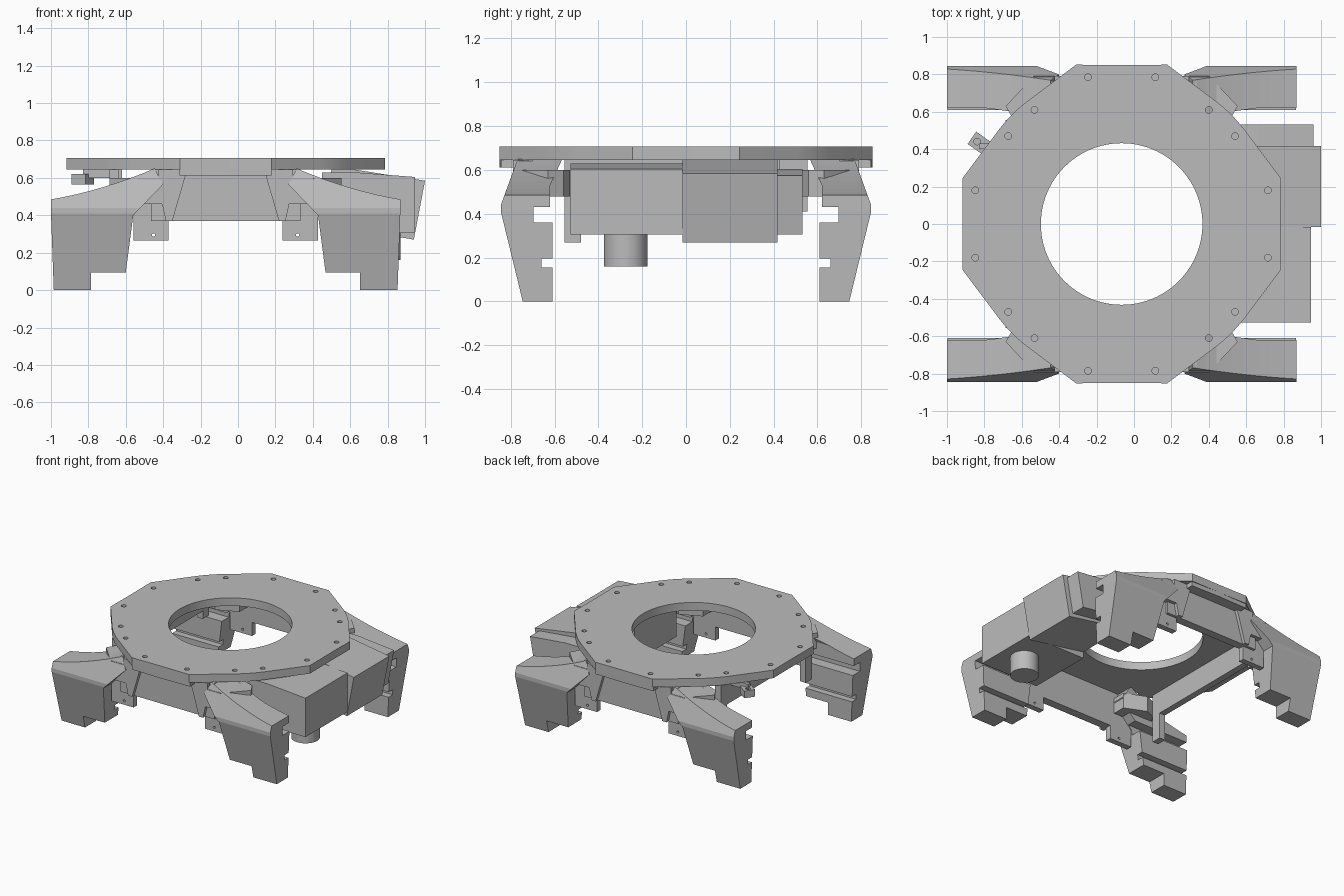
import bpy, bmesh, math
from mathutils import Matrix

cube = bpy.data.objects.get("Cube")
if cube:
    bpy.data.objects.remove(cube, do_unlink=True)

CX = -0.066  # centre of the ring and legs

grey = bpy.data.materials.new("cast_grey")
grey.use_nodes = True
GREY = (0.5, 0.5, 0.5, 1)
grey.diffuse_color = GREY
grey.node_tree.nodes["Principled BSDF"].inputs["Base Color"].default_value = GREY


def finish(name, bm):
    bmesh.ops.recalc_face_normals(bm, faces=bm.faces)
    mesh = bpy.data.meshes.new(name)
    bm.to_mesh(mesh)
    bm.free()
    mesh.materials.append(grey)
    ob = bpy.data.objects.new(name, mesh)
    bpy.context.collection.objects.link(ob)
    return ob


def prism(name, pts, lo, hi, axis):
    """Extrude a profile along an axis: y takes (x, z), x takes (y, z), z takes (x, y)."""
    place = {"x": lambda p, t: (t, p[0], p[1]),
             "y": lambda p, t: (p[0], t, p[1]),
             "z": lambda p, t: (p[0], p[1], t)}[axis]
    bm = bmesh.new()
    a = [bm.verts.new(place(p, lo)) for p in pts]
    b = [bm.verts.new(place(p, hi)) for p in pts]
    bm.faces.new(a)
    bm.faces.new(b[::-1])
    n = len(pts)
    for i in range(n):
        j = (i + 1) % n
        bm.faces.new((a[i], a[j], b[j], b[i]))
    return finish(name, bm)


def box(name, x, y, z):
    return prism(name, [(x[0], z[0]), (x[1], z[0]), (x[1], z[1]), (x[0], z[1])], y[0], y[1], "y")


def cylinders(name, spots, radius, lo, hi, sides=16):
    bm = bmesh.new()
    for x, y in spots:
        bmesh.ops.create_cone(bm, cap_ends=True, segments=sides, radius1=radius, radius2=radius,
                              depth=hi - lo, matrix=Matrix.Translation((x, y, (lo + hi) / 2)))
    return finish(name, bm)


def boolean(ob, tool, operation):
    """Apply a boolean, then discard the cutter."""
    tool.hide_render = True
    mod = ob.modifiers.new("cut", "BOOLEAN")
    mod.operation = operation
    mod.solver = "EXACT"
    mod.object = tool
    bpy.context.view_layer.update()
    graph = bpy.context.evaluated_depsgraph_get()
    mesh = bpy.data.meshes.new_from_object(ob.evaluated_get(graph))
    ob.modifiers.clear()
    ob.data = mesh
    bpy.data.objects.remove(tool, do_unlink=True)


def copies(ob, signs):
    """Move a part built around the origin onto the centre, with mirrored copies."""
    base = ob.data
    name = ob.name
    for k, (sx, sy) in enumerate(signs):
        mesh = base.copy()
        mesh.transform(Matrix.Translation((CX, 0, 0)) @ Matrix.Diagonal((sx, sy, 1, 1)))
        if sx * sy < 0:
            mesh.flip_normals()
        if k == 0:
            ob.data = mesh
        else:
            twin = bpy.data.objects.new(f"{name}_{k + 1}", mesh)
            bpy.context.collection.objects.link(twin)


def smooth(ob):
    bpy.ops.object.select_all(action="DESELECT")
    ob.select_set(True)
    bpy.context.view_layer.objects.active = ob
    bpy.ops.object.shade_smooth_by_angle(angle=math.radians(20))


QUADS = [(1, 1), (-1, 1), (-1, -1), (1, -1)]
FRONT_BACK = [(1, 1), (1, -1)]

# Top ring: four slightly bowed sides joined by tangent corners
outline = []
for q in range(4):
    for deg in range(-16, 17, 4):
        r = 0.85 + 0.036 * (deg / 16) ** 2
        outline.append((r, q * 90 + deg))
    for deg in range(38, 53, 2):
        outline.append((0.828, q * 90 + deg))
outline = [(r * math.cos(math.radians(d)), r * math.sin(math.radians(d))) for r, d in outline]
ring = prism("top_ring", outline, 0.645, 0.707, "z")
boolean(ring, cylinders("bore", [(0, 0)], 0.432, 0.5, 0.8, 96), "DIFFERENCE")
through = [(sx * 0.466, sy * 0.61) for sx, sy in QUADS]
blind = [(sx * x, sy * y) for sx, sy in QUADS for x, y in [(0.18, 0.785), (0.606, 0.47), (0.782, 0.18)]]
boolean(ring, cylinders("through_holes", through, 0.018, 0.6, 0.75), "DIFFERENCE")
boolean(ring, cylinders("blind_holes", blind, 0.018, 0.67, 0.75), "DIFFERENCE")
copies(ring, [(1, 1)])
smooth(ring)

# Legs: a front outline intersected with a notched side outline
ramp = []
for i in range(9):
    t = i / 8
    ramp.append((0.38 + 0.554 * t, 0.65 - 0.165 * t - 0.07 * t * (1 - t)))
leg_front = ramp + [(0.934, 0.415), (0.919, 0), (0.719, 0), (0.719, 0.095),
                    (0.534, 0.095), (0.494, 0.40), (0.335, 0.565)]
leg_side = [(0.745, 0), (0.845, 0.41), (0.845, 0.44), (0.765, 0.66), (0.56, 0.66),
            (0.62, 0.53), (0.62, 0.43), (0.695, 0.43), (0.695, 0.36), (0.61, 0.36),
            (0.61, 0.195), (0.66, 0.195), (0.66, 0.155), (0.61, 0.155), (0.61, 0)]
leg = prism("leg", leg_front, 0.4, 1.0, "y")
boolean(leg, prism("leg_side_cutter", leg_side, 0.1, 1.1, "x"), "INTERSECT")
copies(leg, QUADS)

# Shoulders carrying each leg into the end walls
shoulder = prism("shoulder", [(0.215, 0.645), (0.215, 0.61), (0.285, 0.37), (0.32, 0.37), (0.34, 0.46),
                              (0.47, 0.46), (0.36, 0.60), (0.36, 0.645)], 0.70, 0.79, "y")
copies(shoulder, QUADS)
gusset = prism("inner_gusset", [(0.34, 0.79), (0.34, 0.60), (0.50, 0.53), (0.58, 0.56),
                                (0.62, 0.63), (0.47, 0.79)], 0.48, 0.60, "z")
copies(gusset, QUADS)

# Mounting brackets with a screw hole
bracket = box("bracket", (0.305, 0.494), (0.70, 0.745), (0.265, 0.475))
hole = cylinders("screw_cutter", [(0.385, 0)], 0.009, 0.6, 0.8, 12)
hole.data.transform(Matrix.Translation((0, 0, 0.295)) @ Matrix(((1, 0, 0, 0), (0, 0, 1, 0),
                                                               (0, -1, 0, 0), (0, 0, 0, 1))))
boolean(bracket, hole, "DIFFERENCE")
copies(bracket, QUADS)

# Front and back walls with the lip under the ring
copies(box("end_wall", (-0.40, 0.40), (0.70, 0.765), (0.37, 0.645)), FRONT_BACK)
copies(prism("ring_lip", [(-0.246, 0.70), (0.246, 0.70), (0.246, 0.845), (0, 0.85), (-0.246, 0.845)],
             0.612, 0.645, "z"), FRONT_BACK)

# Side wall opposite the drive housing, with its two tabs
copies(box("side_wall", (-0.62, -0.57), (-0.555, 0.555), (0.47, 0.645)), [(1, 1)])
copies(box("side_tab", (-0.62, -0.57), (0.48, 0.555), (0.41, 0.50)), [(1, 1)])
copies(box("long_side_tab", (-0.62, -0.57), (-0.555, -0.48), (0.27, 0.50)), [(1, 1)])

# Drive housing: square front block, tilted middle block, rear block
prism("housing_front", [(0.945, 0.305), (0.945, 0.605), (0.62, 0.63), (0.45, 0.63), (0.45, 0.305)],
      -0.527, -0.015, "y")
prism("housing_middle", [(0.94, 0.27), (1.0, 0.585), (0.62, 0.645), (0.5, 0.645), (0.45, 0.355)],
      -0.015, 0.418, "y")
prism("housing_rear", [(0.91, 0.305), (0.96, 0.575), (0.66, 0.605), (0.5, 0.605), (0.5, 0.36)],
      0.418, 0.532, "y")

# Motor under the housing
smooth(cylinders("motor", [(0.77, -0.275)], 0.10, 0.16, 0.31, 48))

# Small angled sensor at the ring edge
sensor = box("sensor", (-0.045, 0.045), (-0.04, 0.04), (0.565, 0.62))
boolean(sensor, cylinders("sensor_socket", [(-0.01, 0)], 0.018, 0.6, 0.7), "DIFFERENCE")
sensor.data.transform(Matrix.Translation((-0.83, 0.435, 0)) @ Matrix.Rotation(math.radians(-35), 4, "Z"))
box("sensor_arm", (-0.83, -0.62), (0.40, 0.43), (0.60, 0.645))
